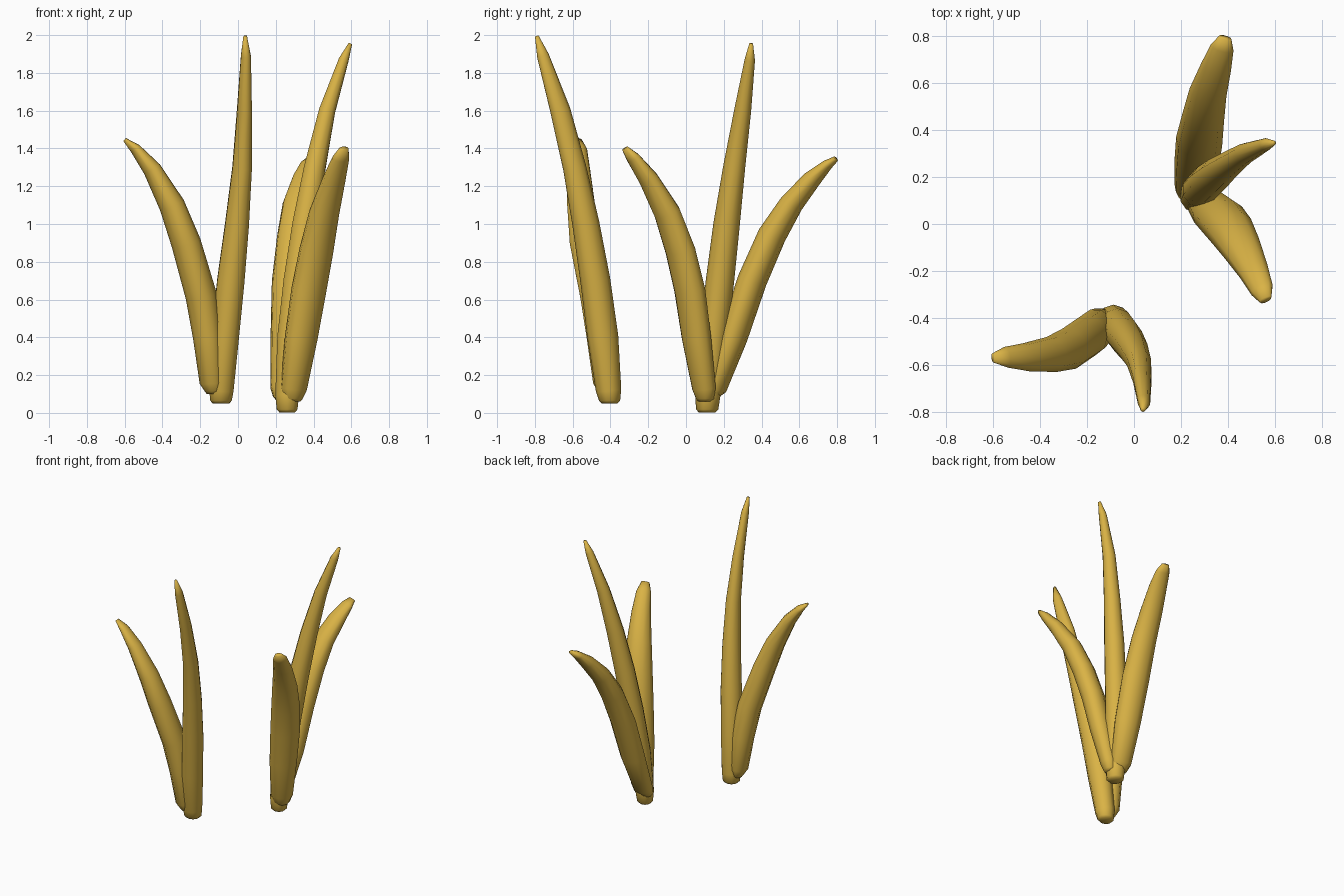
import bpy, bmesh, math
from mathutils import Vector

mat = bpy.data.materials.new("golden yellow")
mat.diffuse_color = (0.70, 0.45, 0.06, 1)
SIDES = 10


def leaf(name, stations):
    """Loft oval rings along a curved spine; station = x, y, z, width, thickness."""
    pts = [Vector(s[:3]) for s in stations]
    lean = pts[-1] - pts[0]
    side0 = Vector((-lean.y, lean.x, 0)).normalized()
    bm = bmesh.new()
    rings = []

    def ring(c, t, w, d):
        t = t.normalized()
        side = (side0 - t * side0.dot(t)).normalized()
        depth = t.cross(side)
        rings.append([bm.verts.new(c + side * (w / 2 * math.cos(a)) + depth * (d / 2 * math.sin(a)))
                      for a in (2 * math.pi * i / SIDES for i in range(SIDES))])

    n = len(pts)
    # rounded foot
    up = Vector((0, 0, 1))
    w, d = stations[0][3:]
    ring(pts[0], up, w * 0.7, d * 0.7)
    ring(pts[0] + up * 0.015, up, w * 0.93, d * 0.93)
    # blade
    for i in range(1, n):
        t = pts[min(i + 1, n - 1)] - pts[i - 1]
        ring(pts[i], t, *stations[i][3:])
    for a, b in zip(rings, rings[1:]):
        for i in range(SIDES):
            j = (i + 1) % SIDES
            bm.faces.new((a[i], a[j], b[j], b[i]))
    bm.faces.new(rings[0])
    bm.faces.new(rings[-1])
    bmesh.ops.recalc_face_normals(bm, faces=bm.faces)
    for f in bm.faces:
        f.smooth = True
    me = bpy.data.meshes.new(name)
    bm.to_mesh(me)
    bm.free()
    me.materials.append(mat)
    ob = bpy.data.objects.new(name, me)
    bpy.context.collection.objects.link(ob)


# left clump: one short arching leaf and one tall leaf
leaf("left_short_leaf", [
    (-.13, -.42, .10, .11, .10), (-.14, -.425, .16, .14, .125),
    (-.16, -.445, .40, .17, .155), (-.195, -.475, .62, .18, .165),
    (-.275, -.53, .90, .18, .155), (-.35, -.555, 1.10, .155, .135),
    (-.455, -.567, 1.29, .125, .095), (-.545, -.567, 1.40, .09, .055),
    (-.60, -.57, 1.447, .04, .02)])
leaf("left_tall_leaf", [
    (-.09, -.405, .05, .13, .12), (-.088, -.41, .12, .135, .135),
    (-.068, -.44, .40, .15, .165), (-.038, -.48, .70, .15, .16),
    (-.005, -.53, 1.00, .13, .145), (.022, -.59, 1.30, .105, .125),
    (.034, -.665, 1.60, .078, .11), (.042, -.757, 1.89, .054, .065),
    (.038, -.79, 1.995, .02, .02)])

# right clump: one tall leaf and two arching leaves
leaf("right_tall_leaf", [
    (.26, .112, .003, .13, .12), (.26, .115, .09, .135, .13),
    (.28, .145, .40, .15, .15), (.313, .18, .70, .15, .15),
    (.355, .215, 1.00, .14, .14), (.407, .255, 1.30, .115, .12),
    (.472, .30, 1.60, .09, .09), (.56, .338, 1.87, .055, .055),
    (.595, .345, 1.955, .02, .02)])
leaf("right_front_leaf", [
    (.29, .10, .06, .12, .10), (.295, .095, .13, .15, .12),
    (.335, .055, .40, .185, .15), (.375, .02, .65, .20, .155),
    (.415, -.03, .86, .195, .15), (.457, -.10, 1.06, .17, .135),
    (.51, -.20, 1.24, .13, .10), (.545, -.28, 1.35, .10, .065),
    (.56, -.322, 1.40, .055, .03)])
leaf("right_back_leaf", [
    (.24, .13, .07, .12, .10), (.245, .155, .13, .15, .12),
    (.265, .25, .40, .19, .15), (.277, .35, .70, .20, .155),
    (.295, .455, .94, .18, .15), (.315, .56, 1.11, .16, .125),
    (.35, .67, 1.24, .13, .095), (.375, .75, 1.315, .10, .055),
    (.388, .793, 1.345, .055, .03)])
